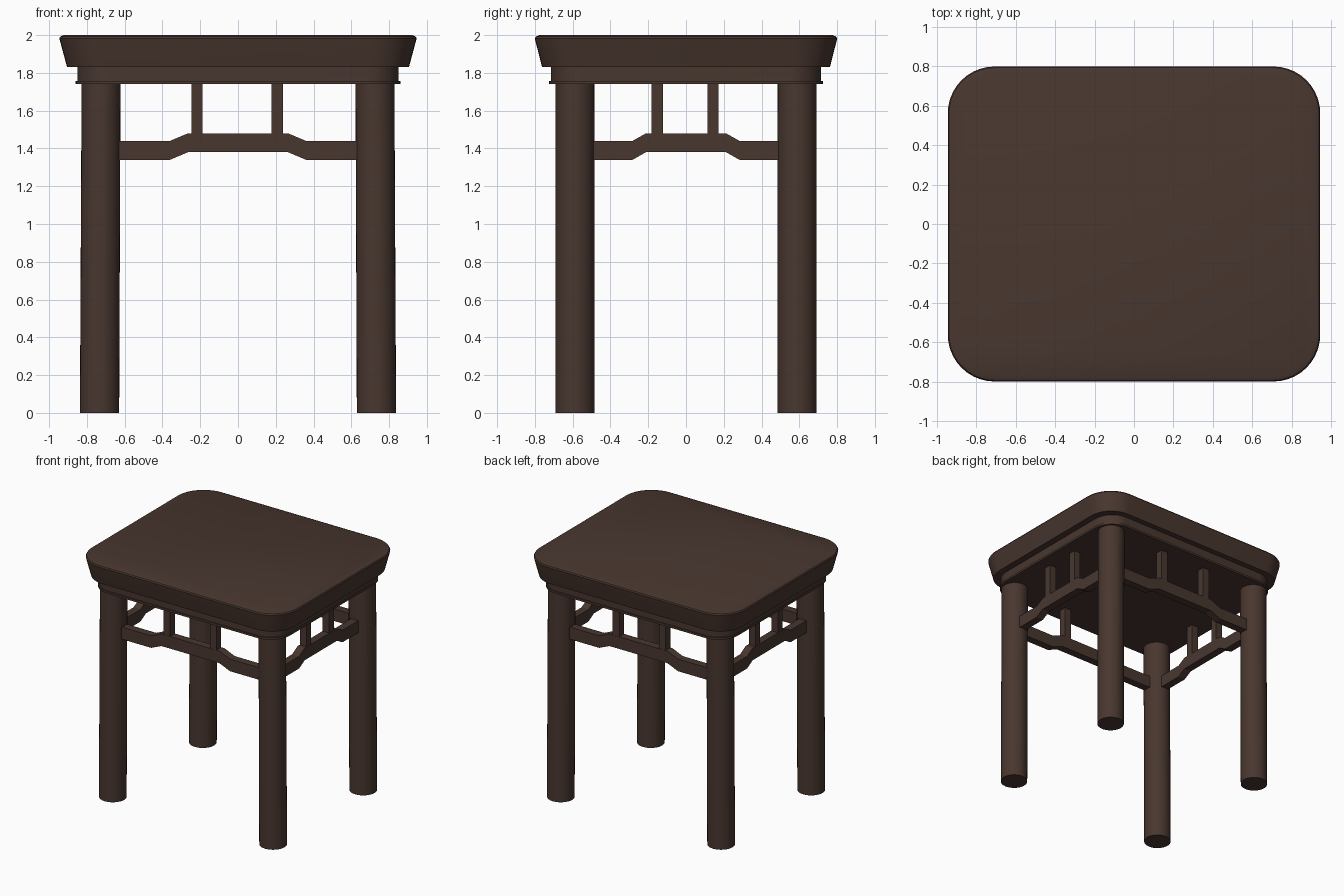
import bpy, bmesh, math
from mathutils import Vector

if "Cube" in bpy.data.objects:
    bpy.data.objects.remove(bpy.data.objects["Cube"])

wood = bpy.data.materials.new("dark brown wood")
wood.diffuse_color = (0.065, 0.037, 0.028, 1)
wood.use_nodes = True
wood.node_tree.nodes["Principled BSDF"].inputs["Base Color"].default_value = wood.diffuse_color


def finish(name, bm, smooth=True):
    bmesh.ops.recalc_face_normals(bm, faces=bm.faces)
    me = bpy.data.meshes.new(name)
    bm.to_mesh(me)
    bm.free()
    ob = bpy.data.objects.new(name, me)
    bpy.context.collection.objects.link(ob)
    me.materials.append(wood)
    if smooth:
        bpy.context.view_layer.objects.active = ob
        ob.select_set(True)
        bpy.ops.object.shade_smooth_by_angle(angle=math.radians(30))
        ob.select_set(False)
    return ob


def loft(name, rings):
    """Close a stack of equal-length point rings into a solid."""
    bm = bmesh.new()
    loops = [[bm.verts.new(p) for p in ring] for ring in rings]
    n = len(loops[0])
    for a, b in zip(loops, loops[1:]):
        for i in range(n):
            j = (i + 1) % n
            bm.faces.new((a[i], a[j], b[j], b[i]))
    bm.faces.new(loops[0])
    bm.faces.new(loops[-1])
    return finish(name, bm)


def rounded_rect(hx, hy, r, z, seg=10):
    pts = []
    for k, (sx, sy) in enumerate(((1, 1), (-1, 1), (-1, -1), (1, -1))):
        for i in range(seg + 1):
            a = math.pi / 2 * (k + i / seg)
            pts.append((sx * (hx - r) + r * math.cos(a),
                        sy * (hy - r) + r * math.sin(a), z))
    return pts


def circle(cx, cy, r, z, n=32):
    return [(cx + r * math.cos(2 * math.pi * i / n),
             cy + r * math.sin(2 * math.pi * i / n), z) for i in range(n)]


# Flared top slab with softened upper edge
loft("table_top", [rounded_rect(hx, hy, r, z) for hx, hy, r, z in (
    (0.905, 0.762, 0.20, 1.83), (0.943, 0.798, 0.235, 1.972),
    (0.946, 0.80, 0.238, 1.983), (0.940, 0.794, 0.233, 1.993),
    (0.922, 0.776, 0.22, 2.0))])

# Recessed apron and the thin bead under it
loft("apron", [rounded_rect(0.85, 0.715, 0.17, z) for z in (1.745, 1.835)])
loft("apron_bead", [rounded_rect(0.859, 0.724, 0.178, z) for z in (1.74, 1.757)])

# Round legs, very slightly splayed
LX, LY = 0.725, 0.588
for sx, side in ((-1, "left"), (1, "right")):
    for sy, end in ((-1, "front"), (1, "back")):
        loft(f"{end}_{side}_leg", [
            circle(sx * (LX + 0.008), sy * LY, 0.104, 0),
            circle(sx * LX, sy * LY, 0.103, 1.75)])


def prism(name, profile, depth, to_world):
    """Extrude a (u, z) outline symmetrically in depth."""
    bm = bmesh.new()
    face = bm.faces.new([bm.verts.new(to_world(u, -depth / 2, z)) for u, z in profile])
    ext = bmesh.ops.extrude_face_region(bm, geom=[face], use_keep_orig=True)
    move = Vector(to_world(0, depth / 2, 0)) - Vector(to_world(0, -depth / 2, 0))
    bmesh.ops.translate(bm, vec=move,
                        verts=[g for g in ext["geom"] if isinstance(g, bmesh.types.BMVert)])
    return finish(name, bm, False)


# Humpbacked stretchers with two short posts on every side
def side_frame(side, half, inner, outer, post, to_world):
    low, high = 1.34, 1.38
    bottom = [(-half, low), (-outer, low), (-inner, high),
              (inner, high), (outer, low), (half, low)]
    top = [(u, z + 0.1) for u, z in reversed(bottom)]
    prism(side + "_stretcher", bottom + top, 0.064, to_world)
    for s in (-1, 1):
        u = s * post - 0.005
        prism(f"{side}_post_{'a' if s < 0 else 'b'}",
              [(u - 0.03, 1.45), (u + 0.03, 1.45), (u + 0.03, 1.75), (u - 0.03, 1.75)],
              0.06, to_world)


for s, names in ((-1, ("front", "left")), (1, ("back", "right"))):
    side_frame(names[0], 0.66, 0.265, 0.36, 0.212,
               lambda u, d, z, s=s: (u, s * LY + d, z))
    side_frame(names[1], 0.52, 0.212, 0.283, 0.148,
               lambda u, d, z, s=s: (s * LX + d, u, z))
